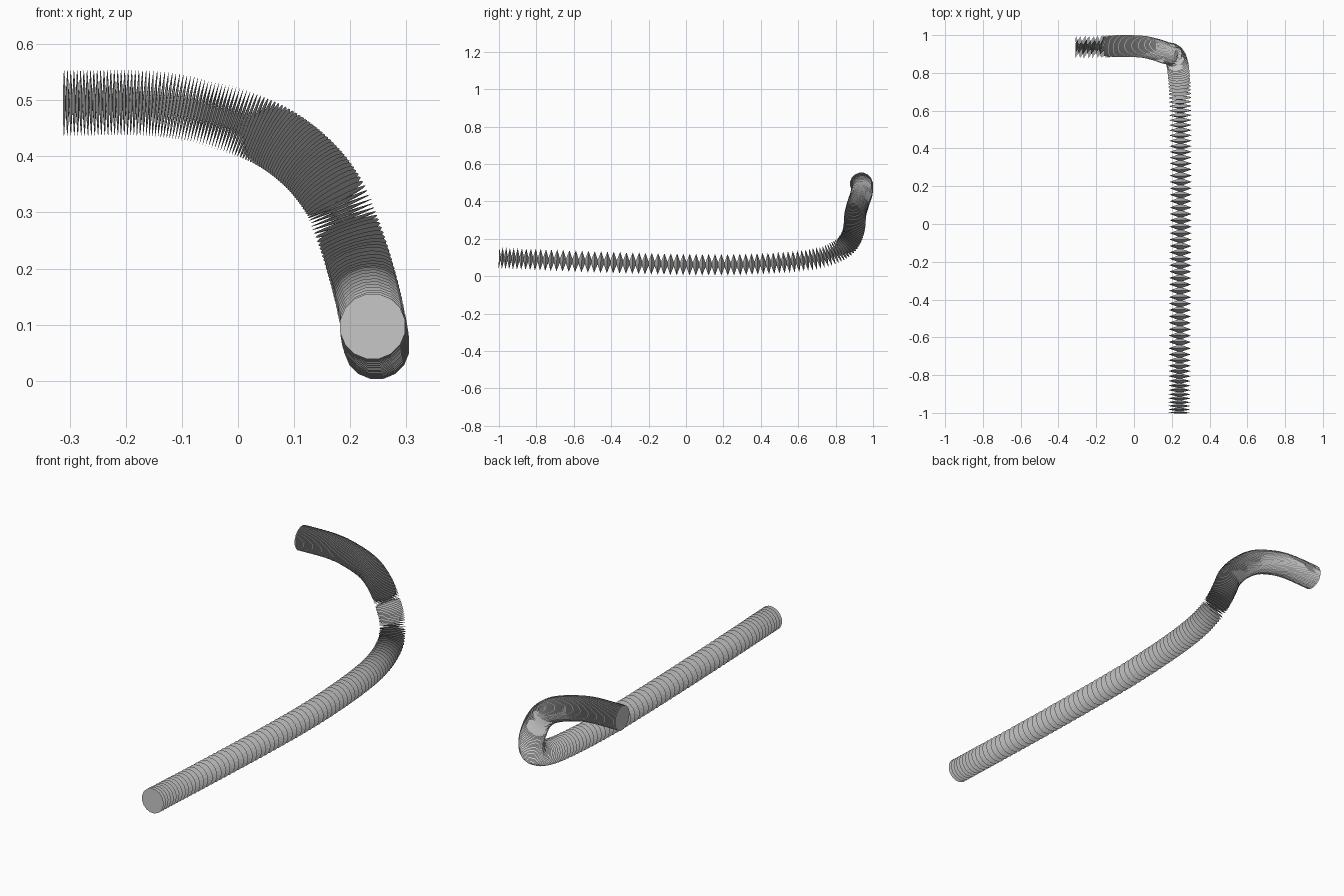
import bpy, bmesh, math
from mathutils import Vector

cube = bpy.data.objects.get("Cube")
if cube:
    bpy.data.objects.remove(cube, do_unlink=True)

SIDES = 16
RIDGE = 0.059
VALLEY = 0.012

# Centre line of the hose
PATH = [Vector(p) for p in (
    (.24, -1, .097), (.243, -.5, .077), (.247, 0, .063), (.247, .3, .063),
    (.245, .6, .081), (.24, .75, .108), (.23, .845, .155), (.215, .885, .21),
    (.197, .9, .265), (.17, .905, .33), (.12, .922, .392), (.05, .938, .441),
    (-.05, .942, .476), (-.15, .94, .494), (-.31, .935, .495))]

# Ridge spacing at given distances along the hose
PITCH = [(0, .018), (.35, .034), (1.2, .034), (1.55, .026),
         (1.75, .018), (1.9, .009), (2.1, .006), (9, .006)]


def sample_path(points, steps=80):
    """Smooth cubic through the points, scaled tangents for uneven gaps."""
    last = len(points) - 1
    knots = [0]
    for a, b in zip(points, points[1:]):
        knots.append(knots[-1] + (b - a).length)
    tangents = []
    for i in range(last + 1):
        lo, hi = max(i - 1, 0), min(i + 1, last)
        tangents.append((points[hi] - points[lo]) / (knots[hi] - knots[lo]))
    out = []
    for i in range(last):
        gap = knots[i + 1] - knots[i]
        for k in range(steps):
            t = k / steps
            h = t * t * (3 - 2 * t)
            out.append(points[i] * (1 - h) + points[i + 1] * h
                       + tangents[i] * gap * t * (1 - t) ** 2
                       - tangents[i + 1] * gap * t * t * (1 - t))
    return out + [points[-1]]


def pitch_at(s):
    for (a, pa), (b, pb) in zip(PITCH, PITCH[1:]):
        if s <= b:
            return pa + (pb - pa) * (s - a) / (b - a)


line = sample_path(PATH)
dist = [0]
for a, b in zip(line, line[1:]):
    dist.append(dist[-1] + (b - a).length)


def locate(s):
    """Point and direction at distance s."""
    i = next((k for k in range(len(dist) - 1) if dist[k + 1] >= s), len(dist) - 2)
    t = (s - dist[i]) / (dist[i + 1] - dist[i])
    lo, hi = max(i - 3, 0), min(i + 4, len(line) - 1)
    return line[i].lerp(line[i + 1], t), (line[hi] - line[lo]).normalized()


# Ridge positions, stretched so the last one lands on the open end
stops = [0]
while stops[-1] < dist[-1]:
    stops.append(stops[-1] + pitch_at(stops[-1]))
fit = dist[-1] / stops[-1]
stops = [s * fit for s in stops]
stations = [(stops[0], RIDGE)]
for a, b in zip(stops, stops[1:]):
    stations += [((a + b) / 2, VALLEY), (b, RIDGE)]

# Pleated hose: alternating ridge and valley rings swept without twist
bm = bmesh.new()
rings = []
axis, across = None, Vector((1, 0, 0))
for s, radius in stations:
    centre, direction = locate(s)
    if axis:
        across = axis.rotation_difference(direction) @ across
    axis = direction
    across = (across - axis * across.dot(axis)).normalized()
    up = axis.cross(across)
    rings.append([bm.verts.new(centre + radius * (across * math.cos(a) + up * math.sin(a)))
                  for a in (math.tau * (k + .5) / SIDES for k in range(SIDES))])
for r, q in zip(rings, rings[1:]):
    for k in range(SIDES):
        n = (k + 1) % SIDES
        bm.faces.new((r[k], r[n], q[n], q[k]))
bm.faces.new(rings[0][::-1])
bm.faces.new(rings[-1])
bmesh.ops.recalc_face_normals(bm, faces=bm.faces)

mesh = bpy.data.meshes.new("pleated_hose")
bm.to_mesh(mesh)
bm.free()
hose = bpy.data.objects.new("pleated_hose", mesh)
bpy.context.collection.objects.link(hose)

grey = bpy.data.materials.new("light_grey")
grey.use_nodes = True
colour = (.55, .55, .55, 1)
grey.diffuse_color = colour
grey.node_tree.nodes["Principled BSDF"].inputs["Base Color"].default_value = colour
mesh.materials.append(grey)
